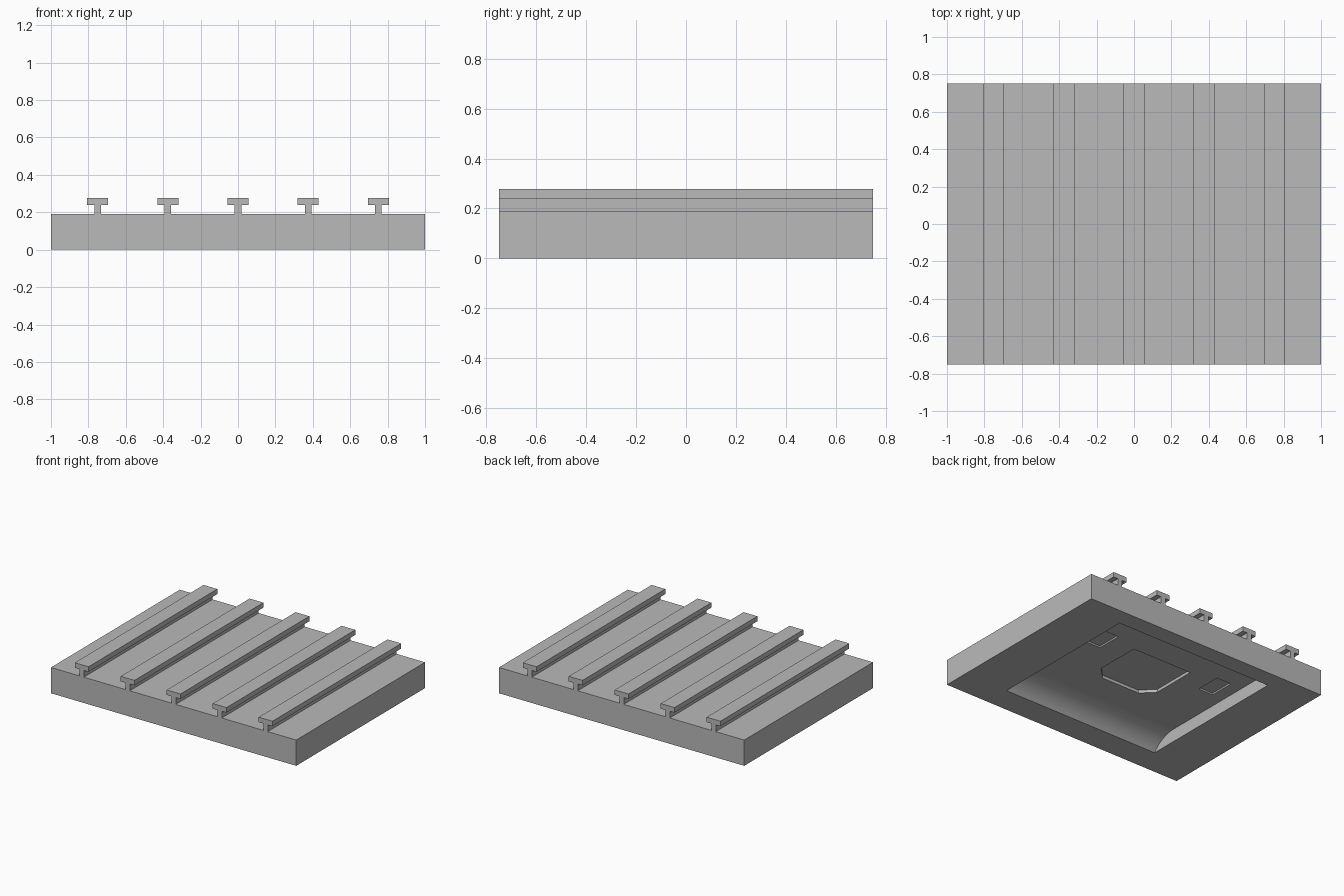
import bpy, bmesh, math
from mathutils import Vector

if "Cube" in bpy.data.objects:
    bpy.data.objects.remove(bpy.data.objects["Cube"])

X, Y, Z = Vector((1, 0, 0)), Vector((0, 1, 0)), Vector((0, 0, 1))

# Mid grey used on every part
grey = bpy.data.materials.new("mid_grey")
grey.diffuse_color = (0.49, 0.49, 0.49, 1)
grey.use_nodes = True
grey.node_tree.nodes["Principled BSDF"].inputs["Base Color"].default_value = grey.diffuse_color

def prism(name, points, u, v, start, extrude):
    """Extrude a flat profile, drawn along axes u and v, into a solid."""
    bm = bmesh.new()
    face = bm.faces.new([bm.verts.new(start + u * a + v * b) for a, b in points])
    moved = bmesh.ops.extrude_face_region(bm, geom=[face])["geom"]
    bmesh.ops.translate(bm, vec=extrude, verts=[g for g in moved if isinstance(g, bmesh.types.BMVert)])
    bmesh.ops.recalc_face_normals(bm, faces=bm.faces)
    mesh = bpy.data.meshes.new(name)
    bm.to_mesh(mesh)
    bm.free()
    mesh.materials.append(grey)
    obj = bpy.data.objects.new(name, mesh)
    bpy.context.collection.objects.link(obj)
    return obj

def rect(cx, cy, w, h):
    return [(cx - w/2, cy - h/2), (cx + w/2, cy - h/2), (cx + w/2, cy + h/2), (cx - w/2, cy + h/2)]

def cut(target, cutter):
    cutter.hide_render = True
    mod = target.modifiers.new("cut", "BOOLEAN")
    mod.operation, mod.solver, mod.object = "DIFFERENCE", "EXACT", cutter
    bpy.context.view_layer.objects.active = target
    bpy.ops.object.modifier_apply(modifier=mod.name)
    bpy.data.objects.remove(cutter)

# Base slab
base = prism("base_plate", rect(0, 0, 2, 1.5), X, Y, Vector((0, 0, 0)), Z * 0.19)

# Underside recess: straight back wall, curved scoop at the front
DEPTH, R, STEPS = 0.095, 0.25, 12
sweep = math.acos(1 - DEPTH / R)
y0 = -0.555 + R * math.sin(sweep)
profile = [(0.62, -0.05), (0.62, DEPTH)]
for i in range(STEPS + 1):
    a = sweep * i / STEPS
    profile.append((y0 - R * math.sin(a), DEPTH - R * (1 - math.cos(a))))
profile.append((-0.555, -0.05))
cut(base, prism("recess_cutter", profile, Y, Z, X * -0.645, X * 1.29))

# Shallow centre pocket with two clipped corners
pocket = [(-0.245, 0.29), (-0.245, -0.05), (-0.155, -0.14),
          (0.155, -0.14), (0.245, -0.05), (0.245, 0.29)]
cut(base, prism("pocket_cutter", pocket, X, Y, Z * 0.05, Z * (DEPTH - 0.05 + 0.022)))

# Small side pockets
for s in (-1, 1):
    cut(base, prism("side_cutter", rect(s * 0.49, 0.255, 0.12, 0.19), X, Y,
                    Z * 0.05, Z * (DEPTH - 0.05 + 0.012)))

# Smooth the scoop, keep everything else sharp
base.select_set(True)
bpy.context.view_layer.objects.active = base
bpy.ops.object.shade_smooth_by_angle(angle=math.radians(20))

# Five T-section rails along the full depth
half = [(0.018, 0.185), (0.018, 0.24), (0.056, 0.24), (0.056, 0.277)]
tee = half + [(-x, z) for x, z in reversed(half)]
for i in range(5):
    prism(f"rail_{i + 1}", tee, X, Z, Vector(((i - 2) * 0.375, -0.75, 0)), Y * 1.5)
